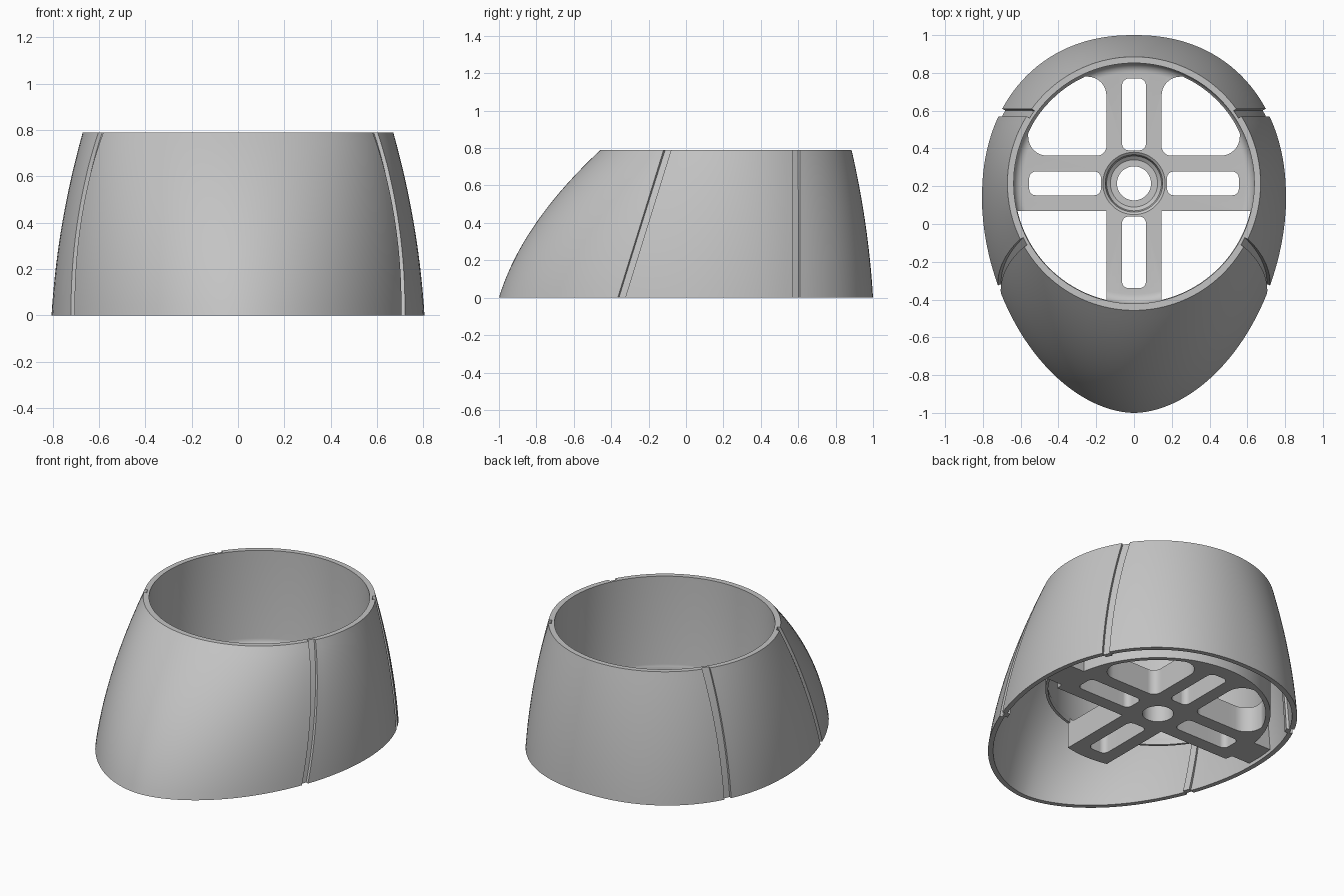
import bpy, bmesh, math
from mathutils import Vector

cube = bpy.data.objects.get("Cube")
if cube:
    bpy.data.objects.remove(cube, do_unlink=True)

HEIGHT, CY = 0.79, 0.215          # total height, centre of the round mouth
FLOOR, BASE = 0.18, 0.02          # top and underside of the spoked floor
BORE, CUP = 0.637, 0.65           # inner and outer radius of the cup

grey = bpy.data.materials.new("plain grey")
grey.use_nodes = True
grey.diffuse_color = (0.55, 0.55, 0.55, 1)
grey.node_tree.nodes["Principled BSDF"].inputs["Base Color"].default_value = (0.55, 0.55, 0.55, 1)


def finish(name, bm):
    bmesh.ops.recalc_face_normals(bm, faces=bm.faces)
    mesh = bpy.data.meshes.new(name)
    bm.to_mesh(mesh)
    bm.free()
    obj = bpy.data.objects.new(name, mesh)
    bpy.context.collection.objects.link(obj)
    mesh.materials.append(grey)
    return obj


def activate(obj):
    bpy.ops.object.select_all(action='DESELECT')
    obj.select_set(True)
    bpy.context.view_layer.objects.active = obj


def smooth(obj):
    activate(obj)
    bpy.ops.object.shade_smooth_by_angle(angle=math.radians(30))


def loft(name, rings):
    """Closed surface through a cyclic list of closed rings."""
    bm = bmesh.new()
    rows = [[bm.verts.new(p) for p in ring] for ring in rings]
    n = len(rows[0])
    for r, row in enumerate(rows):
        nxt = rows[(r + 1) % len(rows)]
        for i in range(n):
            j = (i + 1) % n
            bm.faces.new((row[i], row[j], nxt[j], nxt[i]))
    return finish(name, bm)


# Flared shell: egg-shaped base rising to a round mouth
def outline(z, th):
    f = z / HEIGHT
    front = -1 + 0.3 * z + 0.49 * z * z
    back = 1 - 0.06 * z - 0.108 * z * z
    wide = 0.805 - 0.06 * z - 0.14 * z * z
    mid = 0.13 + (CY - 0.13) * f
    c = math.cos(th)
    p = 1.85 + 0.15 * f if c > 0 else 2.2 - 0.2 * f
    x = wide * max(0, 1 - abs(c) ** p) ** (1 / p)
    y = mid - c * ((mid - front) if c > 0 else (back - mid))
    return Vector((math.copysign(x, math.sin(th)), y, z))


def angle_at(z, y):
    lo, hi = 0.0, math.pi
    for _ in range(40):
        m = (lo + hi) / 2
        lo, hi = (m, hi) if outline(z, m).y < y else (lo, m)
    return lo


def inset_point(z, th, depth):
    t = outline(z, th + 0.01) - outline(z, th - 0.01)
    return outline(z, th) + Vector((-t.y, t.x, 0)).normalized() * depth


def ring(z, depth, groove):
    slant = 0.245 * z / HEIGHT
    cuts = [angle_at(z, y) for y in (-0.365 + slant, -0.325 + slant, 0.57, 0.61)]
    stops = [0] + cuts + [math.pi]
    half = []
    for s, count in enumerate((26, 2, 18, 2, 22)):
        d = depth + (groove if s in (1, 3) else 0)
        for i in range(count + 1):
            th = stops[s] + (stops[s + 1] - stops[s]) * i / count
            half.append(inset_point(z, th, d))
    half[0].x = half[-1].x = 0
    return half + [Vector((-p.x, p.y, p.z)) for p in half[-2:0:-1]]


levels = [HEIGHT * i / 18 for i in range(19)]
outer = [ring(z, 0, 0.018) for z in levels]
inner = [ring(z, 0.03, 0.018 * (1 - 0.98 * z / HEIGHT)) for z in reversed(levels)]
smooth(loft("flared_shell", outer + inner))


# Inner cup: turned profile with a filleted floor and a counterbored hub
profile = [(0.09, BASE), (CUP, BASE), (CUP, HEIGHT), (BORE, HEIGHT)]
for i in range(7):
    a = math.pi / 2 * i / 6
    profile.append((BORE - 0.05 + 0.05 * math.cos(a), FLOOR + 0.05 - 0.05 * math.sin(a)))
profile += [(0.165, FLOOR), (0.152, FLOOR - 0.01), (0.145, FLOOR - 0.04),
            (0.125, FLOOR - 0.055), (0.09, FLOOR - 0.055)]
STEPS = 128
cup = loft("inner_cup", [[(r * math.cos(a), CY + r * math.sin(a), z) for r, z in profile]
                         for a in (2 * math.pi * k / STEPS for k in range(STEPS))])


def rounded(x0, x1, y0, y1, radii):
    """Rounded rectangle; radii run from the near corner anticlockwise."""
    pts = []
    corners = ((x0, y0, 1, 1), (x1, y0, -1, 1), (x1, y1, -1, -1), (x0, y1, 1, -1))
    for k, ((x, y, sx, sy), r) in enumerate(zip(corners, radii)):
        for i in range(9):
            a = math.pi + math.pi / 2 * (k + i / 8)
            pts.append((x + sx * r + r * math.cos(a), y + sy * r + r * math.sin(a)))
    return pts


def clip(pts, limit):
    return [(x * min(1, limit / math.hypot(x, y)), y * min(1, limit / math.hypot(x, y)))
            for x, y in pts]


def prisms(name, shapes, top):
    bm = bmesh.new()
    for shape in shapes:
        low = [bm.verts.new((x, CY + y, -0.1)) for x, y in shape]
        high = [bm.verts.new((x, CY + y, top)) for x, y in shape]
        bm.faces.new(low)
        bm.faces.new(high)
        for i in range(len(shape)):
            j = (i + 1) % len(shape)
            bm.faces.new((low[i], low[j], high[j], high[i]))
    obj = finish(name, bm)
    obj.hide_render = True
    return obj


def cut(target, cutter):
    mod = target.modifiers.new("cut", 'BOOLEAN')
    mod.object = cutter
    mod.operation = 'DIFFERENCE'
    mod.solver = 'EXACT'
    activate(target)
    bpy.ops.object.modifier_apply(modifier=mod.name)
    bpy.data.objects.remove(cutter, do_unlink=True)


# Spoke slots and rounded rear windows
slot = rounded(0.175, 0.555, -0.063, 0.063, (0.035,) * 4)
turns = [(1, 0), (0, 1), (-1, 0), (0, -1)]
shapes = [[(x * c - y * s, x * s + y * c) for x, y in slot] for c, s in turns]
window = clip(rounded(0.146, 0.56, 0.147, 0.565, (0.05, 0.1, 0.3, 0.1)), 0.622)
shapes += [[(s * x, y) for x, y in window] for s in (1, -1)]
cut(cup, prisms("window_cutter", shapes, 0.4))

# Front notches: open through the floor and under the cup wall
R = 0.634
a0, a1 = math.asin(0.146 / R), math.acos(0.146 / R)
sector = [(0.146, -0.146)] + [(R * math.cos(a), -R * math.sin(a))
                              for a in (a0 + (a1 - a0) * i / 32 for i in range(33))]
cut(cup, prisms("floor_notch_cutter", [[(s * x, y) for x, y in sector] for s in (1, -1)], 0.4))
gap = [(0.1465, -0.1465), (0.8, -0.1465), (0.8, -0.8), (0.1465, -0.8)]
cut(cup, prisms("wall_notch_cutter", [[(s * x, y) for x, y in gap] for s in (1, -1)], FLOOR + 0.001))
smooth(cup)

# Side tabs joining the cup to the shell
for side, x in (("left", 1), ("right", -1)):
    bm = bmesh.new()
    bmesh.ops.create_cube(bm, size=1)
    for v in bm.verts:
        v.co = Vector((x * 0.707 + v.co.x * 0.13, CY + v.co.y * 0.2,
                       (BASE + FLOOR) / 2 + v.co.z * (FLOOR - BASE)))
    finish(side + "_tab", bm)
